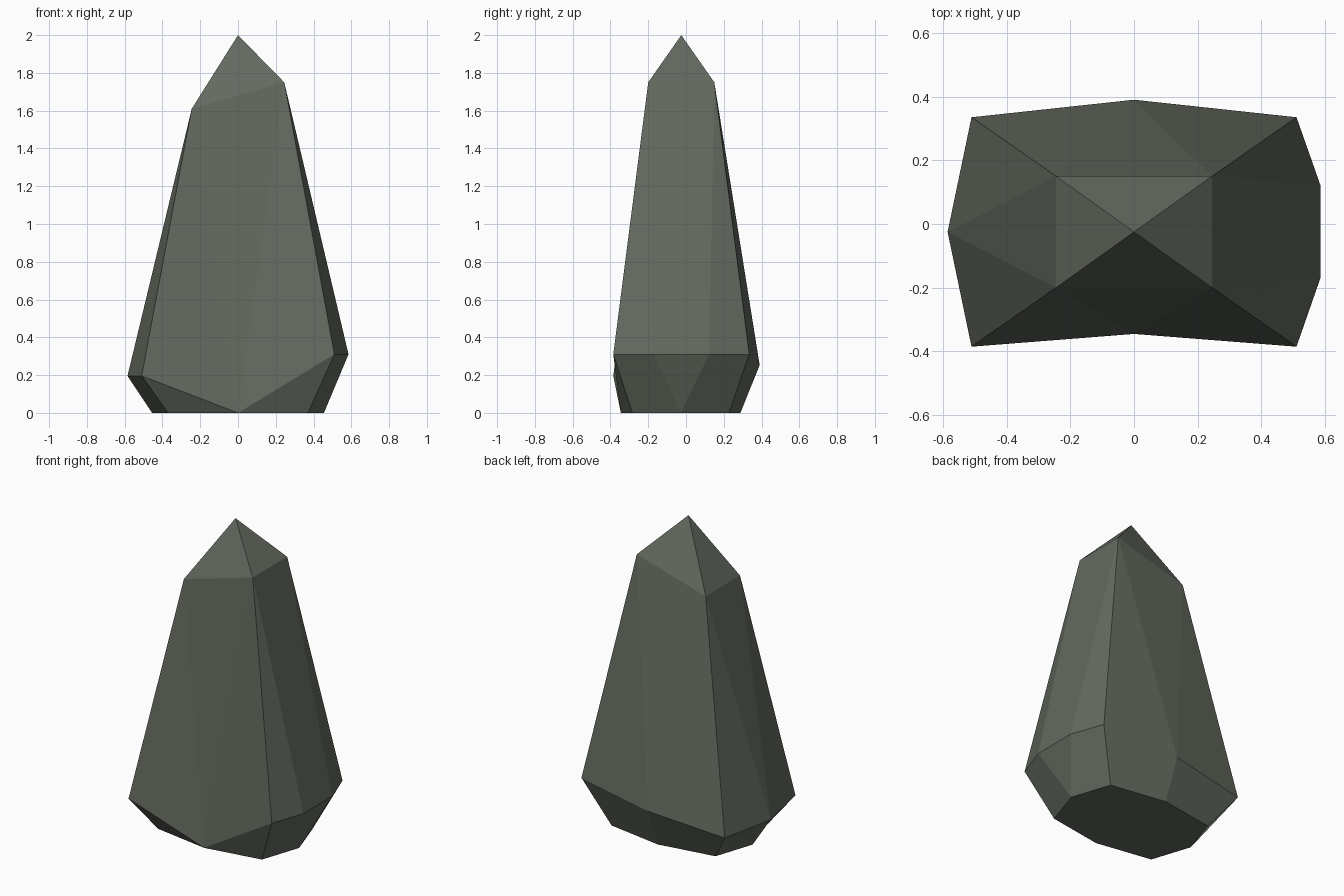
import bpy
import bmesh

cube = bpy.data.objects.get("Cube")
if cube:
    bpy.data.objects.remove(cube, do_unlink=True)

# Single stone colour
stone = bpy.data.materials.new("grey_green_stone")
stone.use_nodes = True
colour = (0.125, 0.142, 0.115, 1)
stone.diffuse_color = colour
stone.node_tree.nodes["Principled BSDF"].inputs["Base Color"].default_value = colour

bm = bmesh.new()


def vert(x, y, z):
    return bm.verts.new((x, y, z))


def face(*verts):
    """Make a face, skipping repeated corners."""
    unique = list(dict.fromkeys(verts))
    if len(unique) > 2:
        bm.faces.new(unique)


# Corner rings, anticlockwise from front left as drawn; the +x half sits higher
signs = [(-1, -1), (1, -1), (1, 1), (-1, 1)]
apex = vert(0, -0.025, 2)
shoulder = [vert(0.245 * sx, -0.025 + 0.175 * sy, 1.68 + 0.07 * sx) for sx, sy in signs]
belt = [vert(0.51 * sx, -0.025 + 0.36 * sy, 0.253 + 0.057 * sx) for sx, sy in signs]
foot = [vert(0.37 * sx, -0.028 + 0.256 * sy, 0) for sx, sy in signs]

# Points between the corners: front, +x side, back, -x side
foot_mid = [vert(0, -0.345, 0), vert(0.455, -0.028, 0), vert(0, 0.288, 0), vert(-0.455, -0.028, 0)]
belt_mid = [
    [foot_mid[0]],
    [vert(0.585, -0.17, 0.31), vert(0.585, 0.122, 0.31)],
    [vert(0, 0.39, 0.253)],
    [vert(-0.585, -0.025, 0.196)],
]

# Facets of each side: tip, long shaft and tapered foot
for i in range(4):
    j = (i + 1) % 4
    mids = belt_mid[i]
    face(shoulder[i], shoulder[j], apex)
    face(shoulder[i], belt[i], mids[0])
    face(shoulder[i], *mids, shoulder[j])
    face(shoulder[j], mids[-1], belt[j])
    face(belt[i], foot[i], foot_mid[i], mids[0])
    face(mids[0], foot_mid[i], mids[-1])
    face(mids[-1], foot_mid[i], foot[j], belt[j])

# Flat underside
face(*[v for pair in zip(foot, foot_mid) for v in pair])

bmesh.ops.recalc_face_normals(bm, faces=bm.faces[:])
mesh = bpy.data.meshes.new("faceted_rock")
bm.to_mesh(mesh)
bm.free()
mesh.materials.append(stone)
rock = bpy.data.objects.new("faceted_rock", mesh)
bpy.context.collection.objects.link(rock)
